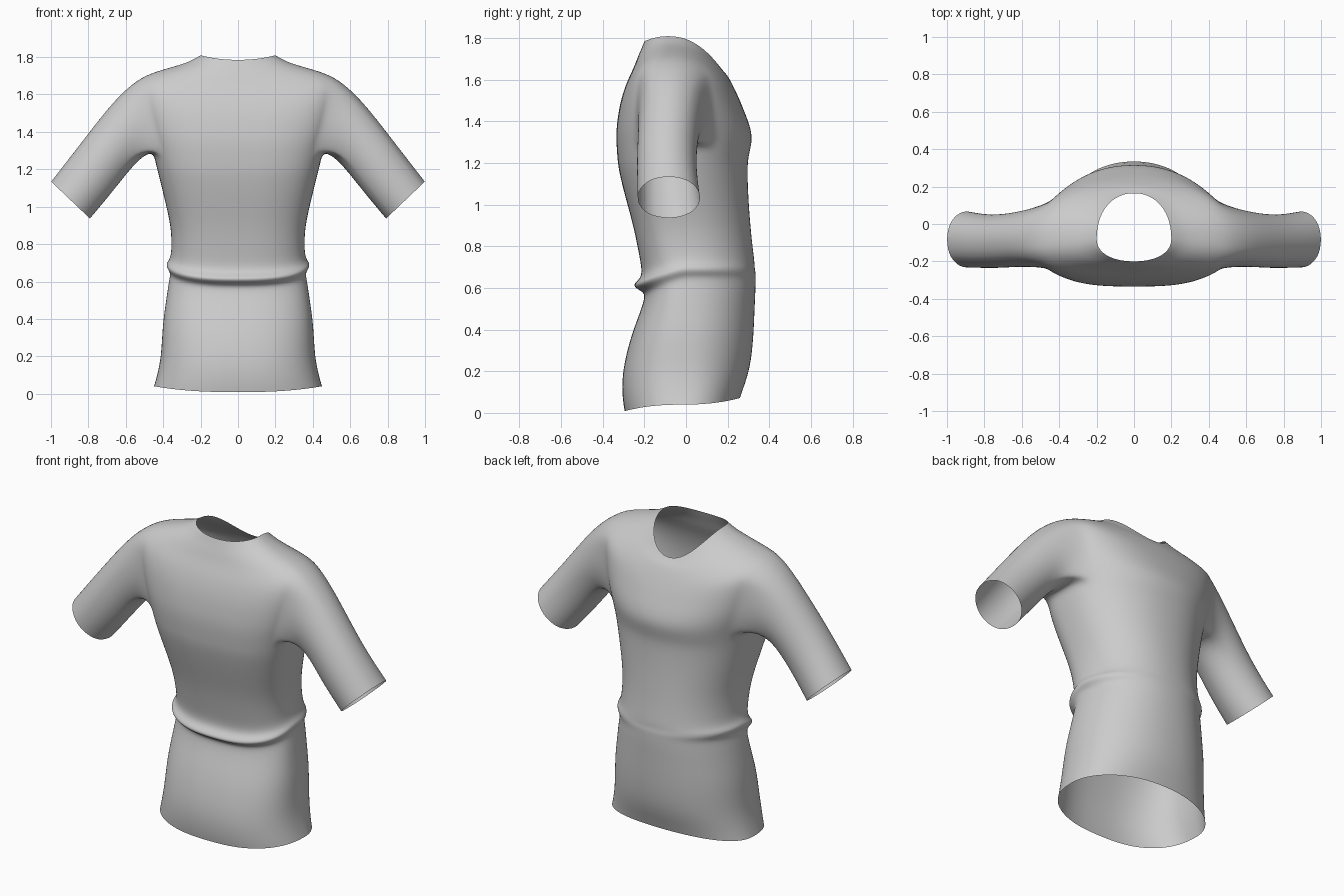
import bpy, bmesh, math
from mathutils import Vector

cube = bpy.data.objects.get("Cube")
if cube:
    bpy.data.objects.remove(cube, do_unlink=True)

COLUMNS = 48          # points around each body ring
ARM_HALF = 4          # columns either side of the arm that form the armhole

# Lower body rings: height, half width, chest depth, back depth
BODY = [
    (.04, .45, .26, -.295), (.09, .435, .275, -.305), (.2, .41, .31, -.31),
    (.36, .405, .325, -.27), (.5, .385, .33, -.22), (.6, .37, .335, -.2),
    (.65, .36, .335, -.2), (.675, .38, .335, -.25), (.7, .385, .33, -.25),
    (.725, .36, .33, -.205), (.8, .355, .32, -.225), (.9, .36, .31, -.25),
    (1.03, .39, .3, -.29), (1.17, .425, .295, -.325), (1.23, .44, .3, -.33),
    (1.3, .455, .318, -.335),
]
# Yoke rings: side height, half width, chest height, chest depth, back height, back depth
YOKE = [
    (1.37, .48, 1.35, .315, 1.36, -.335), (1.45, .505, 1.4, .3, 1.42, -.328),
    (1.53, .525, 1.45, .28, 1.48, -.318), (1.61, .54, 1.5, .26, 1.54, -.302),
    (1.68, .54, 1.55, .237, 1.6, -.28), (1.72, .45, 1.59, .217, 1.66, -.25),
    (1.75, .34, 1.62, .2, 1.71, -.232), (1.775, .26, 1.64, .182, 1.75, -.214),
    (1.81, .2, 1.66, .165, 1.785, -.2),
]
# Sleeve rings: centre, vector to the upper edge, half depth
SLEEVE = [
    ((.595, -.08, 1.415), (.065, 0, .16), .15),
    ((.735, -.095, 1.235), (.088, 0, .128), .145),
    ((.83, -.09, 1.115), (.1, 0, .11), .148),
    ((.895, -.083, 1.035), (.105, 0, .1), .153),
]


def power(value, exponent):
    return math.copysign(abs(value) ** exponent, value)


def ring_point(angle, z_side, half, z_chest, chest, z_back, back):
    """Point on a rounded body ring with separate chest and back shapes."""
    c, s = math.cos(angle), math.sin(angle)
    rise = min(max((z_side - .7) / .6, 0), 1)
    side_y = -.08 * rise
    neck = min(max((z_side - 1.66) / .12, 0), 1)
    squareness = 2.15 if s > 0 else 2.5 + .5 * rise - .8 * neck
    x = half * power(c, 2 / squareness)
    spread = abs(s) ** (2 / squareness)
    y = side_y + spread * ((chest if s > 0 else back) - side_y)
    z = z_side + s * s * ((z_chest if s > 0 else z_back) - z_side)
    if s < 0:
        # gathered waist hangs lower across the back
        z -= .075 * math.exp(-((z_side - .69) / .15) ** 2) * abs(s)
    return Vector((x, y, z))


def body_row(z, half, chest, back):
    tilt = .035 * max(0, 1 - z / .4)
    return (z, half, z + tilt, chest, z - tilt, back)


def join_loops(bm, first, second):
    count = len(first)
    for i in range(count):
        j = (i + 1) % count
        bm.faces.new((first[i], first[j], second[j], second[i]))


def build_shirt():
    bm = bmesh.new()
    rows = [body_row(*row) for row in BODY] + YOKE
    grid = [[bm.verts.new(ring_point(math.tau * i / COLUMNS, *row))
             for i in range(COLUMNS)] for row in rows]
    low = len(BODY) - 1
    high = low + 5

    # Body and yoke, leaving an armhole on each side
    for r in range(len(rows) - 1):
        for i in range(COLUMNS):
            from_side = min((i + .5) % (COLUMNS // 2),
                            COLUMNS // 2 - (i + .5) % (COLUMNS // 2))
            if low <= r < high and from_side < ARM_HALF:
                continue
            j = (i + 1) % COLUMNS
            bm.faces.new((grid[r][i], grid[r][j], grid[r + 1][j], grid[r + 1][i]))

    # Sleeves grow out of the armhole edges
    for side, middle in ((1, 0), (-1, COLUMNS // 2)):
        span = [(middle + k) % COLUMNS for k in range(-ARM_HALF, ARM_HALF + 1)]
        loop = [grid[low][i] for i in span]
        loop += [grid[r][span[-1]] for r in range(low + 1, high)]
        loop += [grid[high][i] for i in reversed(span)]
        loop += [grid[r][span[0]] for r in range(high - 1, low, -1)]
        centre = sum((v.co for v in loop), Vector()) / len(loop)
        angles = [math.atan2((v.co.z - centre.z) / .18, (v.co.y - centre.y) / .17)
                  for v in loop]
        for middle_point, up, depth in SLEEVE:
            ring = []
            for a in angles:
                p = Vector(middle_point) + Vector(up) * math.sin(a)
                p.y += depth * math.cos(a)
                p.x *= side
                ring.append(bm.verts.new(p))
            join_loops(bm, loop, ring)
            loop = ring

    bmesh.ops.recalc_face_normals(bm, faces=bm.faces)
    if sum(f.normal.dot(f.calc_center_median() - Vector((0, 0, 1)))
           for f in bm.faces) < 0:
        bmesh.ops.reverse_faces(bm, faces=bm.faces)
    mesh = bpy.data.meshes.new("shirt")
    bm.to_mesh(mesh)
    bm.free()
    shirt = bpy.data.objects.new("shirt", mesh)
    bpy.context.collection.objects.link(shirt)
    return shirt


# Plain grey cloth
cloth = bpy.data.materials.new("grey cloth")
cloth.use_nodes = True
grey = (.6, .6, .6, 1)
cloth.diffuse_color = grey
cloth.node_tree.nodes["Principled BSDF"].inputs["Base Color"].default_value = grey

shirt = build_shirt()
shirt.data.materials.append(cloth)
smooth = shirt.modifiers.new("soft cloth", 'SUBSURF')
smooth.levels = smooth.render_levels = 2
for polygon in shirt.data.polygons:
    polygon.use_smooth = True
